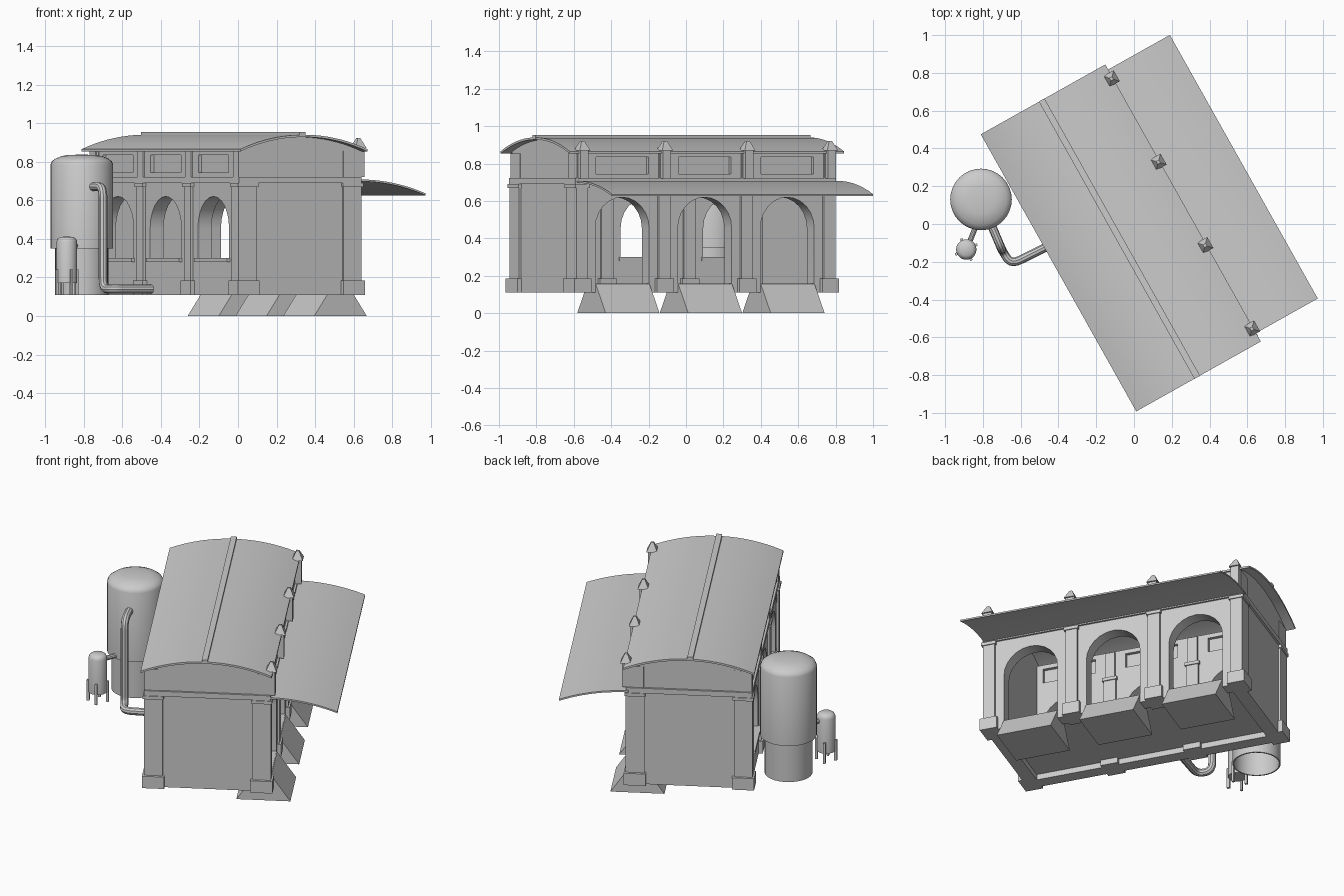
import bpy, bmesh, math
from mathutils import Matrix, Vector

if "Cube" in bpy.data.objects:
    bpy.data.objects.remove(bpy.data.objects["Cube"])

# Building frame: turned on plan; local u = across, v = along, z = up
B = Matrix.Translation((0.015, -0.026, 0)) @ Matrix.Rotation(math.radians(29.3), 4, 'Z')
ALONG_V = Matrix(((1, 0, 0, 0), (0, 0, -1, 0), (0, 1, 0, 0), (0, 0, 0, 1)))  # profile in (u, z)
ALONG_U = Matrix(((0, 0, 1, 0), (1, 0, 0, 0), (0, 1, 0, 0), (0, 0, 0, 1)))   # profile in (v, z)
UC = -0.0975            # centre line of the building
UL, UR = -0.447, 0.258  # outer wall faces
HV = 0.785              # half length of the body
T = 0.08                # wall thickness
BAYS = (-0.506, 0, 0.506)
POSTS = (-0.759, -0.253, 0.253, 0.759)


def add(name, mesh, matrix):
    o = bpy.data.objects.new(name, mesh)
    o.matrix_world = matrix
    bpy.context.collection.objects.link(o)
    return o


def smooth(mesh, angle=35):
    mesh.shade_smooth()
    mesh.set_sharp_from_angle(angle=math.radians(angle))


def curve_mesh(name, curve, matrix):
    tmp = bpy.data.objects.new(name + "_tmp", curve)
    bpy.context.collection.objects.link(tmp)
    dg = bpy.context.evaluated_depsgraph_get()
    mesh = bpy.data.meshes.new_from_object(tmp.evaluated_get(dg))
    bpy.data.objects.remove(tmp)
    bm = bmesh.new()
    bm.from_mesh(mesh)
    bmesh.ops.remove_doubles(bm, verts=bm.verts, dist=1e-5)
    bmesh.ops.recalc_face_normals(bm, faces=bm.faces)
    bm.to_mesh(mesh)
    bm.free()
    smooth(mesh)
    return add(name, mesh, matrix)


def prism(name, loops, depth, matrix):
    """Flat outline (first loop) with holes (other loops), given thickness."""
    c = bpy.data.curves.new(name, 'CURVE')
    c.dimensions, c.fill_mode, c.extrude = '2D', 'BOTH', depth / 2
    for pts in loops:
        s = c.splines.new('POLY')
        s.points.add(len(pts) - 1)
        for p, q in zip(s.points, pts):
            p.co = (q[0], q[1], 0, 1)
        s.use_cyclic_u = True
    return curve_mesh(name, c, matrix)


def box(name, u0, u1, v0, v1, z0, z1, top=1.0):
    bm = bmesh.new()
    bmesh.ops.create_cube(bm, size=1)
    for v in bm.verts:
        k = top if v.co.z > 0 else 1
        v.co = ((u0 + u1) / 2 + v.co.x * (u1 - u0) * k,
                (v0 + v1) / 2 + v.co.y * (v1 - v0) * k,
                (z0 + z1) / 2 + v.co.z * (z1 - z0))
    m = bpy.data.meshes.new(name)
    bm.to_mesh(m)
    bm.free()
    return add(name, m, B)


def lathe(name, profile, x, y, steps=32):
    bm = bmesh.new()
    vs = [bm.verts.new((r, 0, z)) for r, z in profile]
    es = [bm.edges.new(e) for e in zip(vs, vs[1:])]
    bmesh.ops.spin(bm, geom=vs + es, axis=(0, 0, 1), cent=(0, 0, 0),
                   angle=2 * math.pi, steps=steps)
    bmesh.ops.remove_doubles(bm, verts=bm.verts, dist=1e-5)
    bmesh.ops.recalc_face_normals(bm, faces=bm.faces)
    m = bpy.data.meshes.new(name)
    bm.to_mesh(m)
    bm.free()
    smooth(m, 40)
    return add(name, m, Matrix.Translation((x, y, 0)))


def pipe(name, pts, r, bend=0.06):
    pts = [Vector(p) for p in pts]
    path = [pts[0]]
    for a, b, c in zip(pts, pts[1:], pts[2:]):
        p = b + (a - b).normalized() * min(bend, (a - b).length * 0.48)
        q = b + (c - b).normalized() * min(bend, (c - b).length * 0.48)
        path += [p.lerp(b, t).lerp(b.lerp(q, t), t) for t in (0, .2, .4, .6, .8, 1)]
    path.append(pts[-1])
    c = bpy.data.curves.new(name, 'CURVE')
    c.dimensions, c.bevel_depth, c.bevel_resolution, c.use_fill_caps = '3D', r, 3, True
    s = c.splines.new('POLY')
    s.points.add(len(path) - 1)
    for p, q in zip(s.points, path):
        p.co = (*q, 1)
    return curve_mesh(name, c, Matrix())


def arch(v, z0, half=0.165, spring=0.455, n=12):
    return [(v - half, z0)] + [(v + half * math.cos(math.pi * i / n), spring + half * math.sin(math.pi * i / n))
                               for i in range(n, -1, -1)] + [(v + half, z0)]


def rect(x0, x1, y0, y1):
    return [(x0, y0), (x1, y0), (x1, y1), (x0, y1)]


def roof_arc(half, drop, n=20):
    R = 0.99
    return [(UC + half * (2 * i / n - 1),
             0.94 - drop - R + math.sqrt(R * R - (half * (2 * i / n - 1)) ** 2)) for i in range(n + 1)]


# Long side walls with arches and clerestory panels
for name, u, z0 in (("window_wall", UL + T / 2, 0.295), ("door_wall", UR - T / 2, 0.16)):
    holes = [arch(v, z0) for v in BAYS] + [rect(v - .16, v + .16, .745, .835) for v in BAYS]
    prism(name, [rect(-HV, HV, 0.11, 0.862)] + holes, T, B @ Matrix.Translation((u, 0, 0)) @ ALONG_U)
    for v in BAYS:
        box("clerestory_panel", u - .02, u + .02, v - .165, v + .165, .74, .84)

# End walls with curved gable tops
for s in (-1, 1):
    outline = [(UL, 0.11)] + roof_arc(0.3525, 0.006) + [(UR, 0.11)]
    prism("end_wall", [outline], T, B @ Matrix.Translation((0, s * (HV - T / 2), 0)) @ ALONG_V)
    box("end_cornice", UL - .012, UR + .012, min(s * .77, s * .798), max(s * .77, s * .798), .69, .722)

# Floor, side cornices and window sills
box("floor", UL + .05, UR - .005, -HV + .05, HV - .05, 0.145, 0.16)
box("cornice_left", UL - .012, UL + .01, -.798, .798, .69, .722)
box("cornice_right", UR - .01, UR + .012, -.798, .798, .69, .722)
for v in BAYS:
    box("window_sill", UL - .018, UL + T + .005, v - .175, v + .175, .28, .3)

# Pilasters running through both long walls
for u in (UL + T / 2, UR - T / 2):
    for v in POSTS:
        box("pilaster_base", u - .064, u + .064, v - .052, v + .052, .11, .185)
        box("pilaster_shaft", u - .054, u + .054, v - .036, v + .036, .185, .67)
        box("pilaster_cap", u - .06, u + .06, v - .044, v + .044, .67, .69)
        box("upper_pilaster", u - .05, u + .05, v - .03, v + .03, .69, .855)

# Finials along the door side
for v in POSTS:
    box("finial_post", .25, .295, v - .025, v + .025, .72, .875)
    box("finial_point", .24, .304, v - .033, v + .033, .87, .922, 0.25)

# Curved main roof and ridge cap
top = roof_arc(0.378, 0)
prism("main_roof", [top + [(u, z - .012) for u, z in reversed(top)]], 1.682, B @ ALONG_V)
box("ridge_cap", UC - .025, UC - .002 + .011, -.842, .842, .93, .953)

# Curved awning over the doors
awn = [(.255 + .4 * t, .708 - .072 * t ** 2.1) for t in [i / 12 for i in range(13)]]
prism("awning", [awn + [(u, z - .01) for u, z in reversed(awn)]], 1.6,
      B @ Matrix.Translation((0, .01, 0)) @ ALONG_V)

# Door ramps
for v in BAYS:
    prism("door_ramp", [[(.06, 0), (.372, 0), (.262, .157), (.17, .157)]], .33,
          B @ Matrix.Translation((0, v, 0)) @ ALONG_V)

# Large tank with narrower open skirt
X, Y = -.81, .13
lathe("tank_body", [(0, .35), (.163, .35), (.163, .785), (.155, .803), (.135, .817),
                    (.105, .829), (.075, .835), (0, .837)], X, Y)
lathe("tank_skirt", [(.138, .36), (.138, .11), (.13, .11), (.13, .36)], X, Y)

# Small tank on four legs
X, Y = -.888, -.135
lathe("small_tank", [(0, .17), (.054, .17), (.054, .385), (.048, .4), (.034, .41), (0, .412)], X, Y, 20)
for i in range(4):
    leg = box("small_tank_leg", .048, .064, -.007, .007, .11, .24)
    leg.matrix_world = Matrix.Translation((X, Y, 0)) @ Matrix.Rotation(math.radians(25 + 90 * i), 4, 'Z')

# Pipes
pipe("link_pipe", [(-.88, -.12, .365), (-.825, .02, .365)], .014)
pipe("supply_pipe", [(-.77, .03, .67), (-.70, -.135, .67), (-.70, -.135, .14), (-.652, -.215, .14),
                     (-.38, -.08, .14)], .023, .055)
